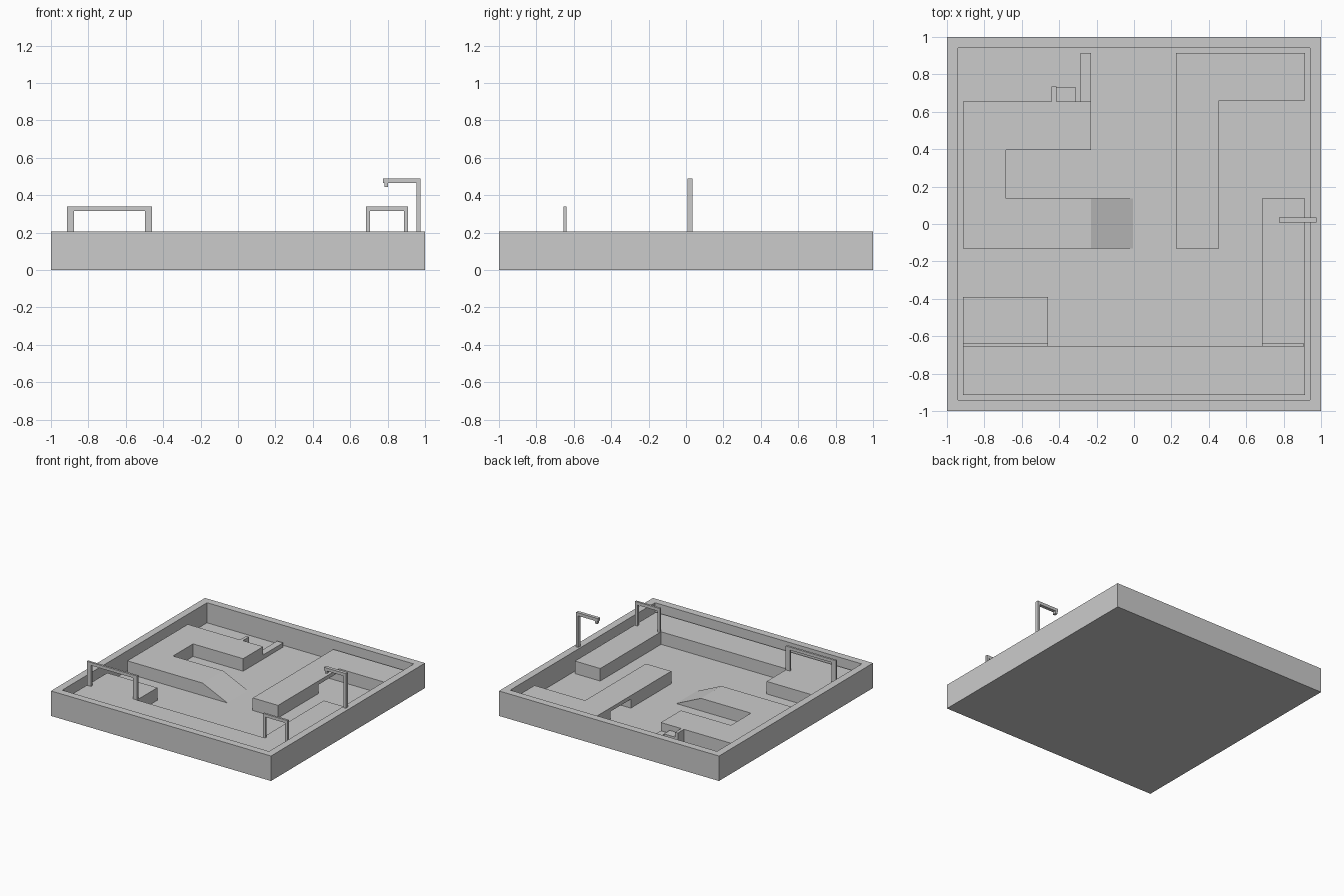
import bpy, bmesh

if "Cube" in bpy.data.objects:
    bpy.data.objects.remove(bpy.data.objects["Cube"])

FLOOR, DECK, RIM = 0.04, 0.143, 0.205
INNER = 0.915


def finish(bm, name):
    bmesh.ops.recalc_face_normals(bm, faces=bm.faces)
    me = bpy.data.meshes.new(name)
    bm.to_mesh(me)
    bm.free()
    ob = bpy.data.objects.new(name, me)
    bpy.context.collection.objects.link(ob)
    return ob


def prism(name, pts, lo, hi, plane="xy"):
    """Extrude a closed outline from lo to hi; plane xy goes up, xz goes along y."""
    def at(p, h):
        return (p[0], p[1], h) if plane == "xy" else (p[0], h, p[1])
    bm = bmesh.new()
    face = bm.faces.new([bm.verts.new(at(p, lo)) for p in pts])
    new = bmesh.ops.extrude_face_region(bm, geom=[face])["geom"]
    vec = (0, 0, hi - lo) if plane == "xy" else (0, hi - lo, 0)
    bmesh.ops.translate(bm, vec=vec, verts=[g for g in new if isinstance(g, bmesh.types.BMVert)])
    return finish(bm, name)


def box(name, x0, x1, y0, y1, z0, z1):
    return prism(name, [(x0, y0), (x1, y0), (x1, y1), (x0, y1)], z0, z1)


def arch(name, x0, x1, leg, y0, y1):
    top, under = 0.34, 0.315
    pts = [(x0, DECK), (x0, top), (x1, top), (x1, DECK),
           (x1 - leg, DECK), (x1 - leg, under), (x0 + leg, under), (x0 + leg, DECK)]
    return prism(name, pts, y0, y1, "xz")


# tray: a slab whose top is inset and pushed down to the floor
bm = bmesh.new()
bmesh.ops.create_cube(bm, size=2)
for v in bm.verts:
    v.co.z = RIM if v.co.z > 0 else 0
bm.normal_update()
top = max(bm.faces, key=lambda f: f.calc_center_median().z)
bmesh.ops.inset_region(bm, faces=[top], thickness=1 - INNER)
pit = bmesh.ops.extrude_face_region(bm, geom=[top])["geom"]
bmesh.ops.translate(bm, vec=(0, 0, FLOOR - RIM),
                    verts=[g for g in pit if isinstance(g, bmesh.types.BMVert)])
if top.is_valid:
    bmesh.ops.delete(bm, geom=[top], context="FACES_ONLY")
finish(bm, "tray")

# left C-shaped platform and the ramp down from its lower arm
prism("left_platform", [(-INNER, -0.13), (-0.23, -0.13), (-0.23, 0.135), (-0.685, 0.135),
                        (-0.685, 0.395), (-0.23, 0.395), (-0.23, 0.655), (-INNER, 0.655)],
      FLOOR, DECK)
prism("ramp", [(-0.23, FLOOR), (-0.005, FLOOR), (-0.23, DECK)], -0.13, 0.135, "xz")

# back-right L platform with a tunnel passing under it
box("tunnel_front_block", 0.225, 0.455, -0.13, 0.395, FLOOR, DECK)
box("tunnel_roof", 0.225, 0.455, 0.395, 0.66, DECK - 0.03, DECK)
box("back_right_platform", 0.225, INNER, 0.66, INNER, FLOOR, DECK)

# front U-shaped platform
prism("front_platform", [(-INNER, -INNER), (INNER, -INNER), (INNER, 0.135), (0.685, 0.135),
                         (0.685, -0.655), (-0.46, -0.655), (-0.46, -0.39), (-INNER, -0.39)],
      FLOOR, DECK)

# gate arches on the front platform
arch("left_arch", -INNER, -0.46, 0.038, -0.655, -0.638)
arch("right_arch", 0.685, 0.91, 0.022, -0.655, -0.638)

# hooked pole on the right rim
prism("hooked_pole", [(0.955, RIM), (0.975, RIM), (0.975, 0.49), (0.775, 0.49),
                      (0.775, 0.465), (0.783, 0.465), (0.783, 0.443), (0.803, 0.443),
                      (0.803, 0.465), (0.955, 0.465)], 0.008, 0.035, "xz")

# low sill and small ledge behind the left platform
box("back_sill", -0.285, -0.23, 0.655, INNER, FLOOR, 0.075)
box("ledge_side", -0.44, -0.415, 0.655, 0.735, FLOOR, DECK)
box("ledge_step", -0.415, -0.31, 0.655, 0.73, FLOOR, 0.1)
